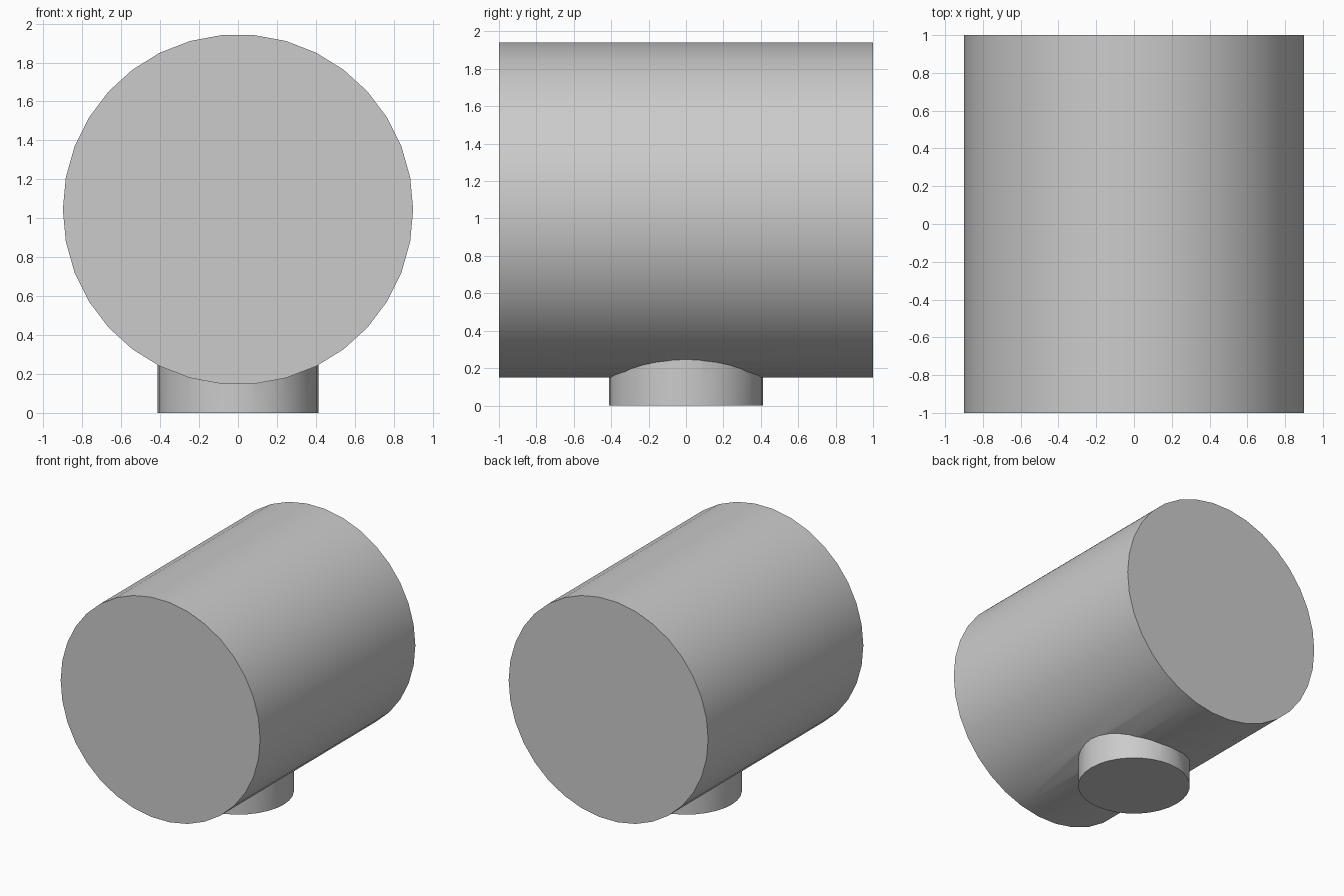
import bpy
import bmesh
from math import cos, sin, tau, radians
from mathutils import Vector

cube = bpy.data.objects.get("Cube")
if cube:
    bpy.data.objects.remove(cube, do_unlink=True)

grey = bpy.data.materials.new("light grey")
grey.use_nodes = True
grey.diffuse_color = (0.6, 0.6, 0.6, 1)
grey.node_tree.nodes["Principled BSDF"].inputs["Base Color"].default_value = (0.6, 0.6, 0.6, 1)


def cylinder(name, radius, sides, start, end, side_axis):
    """Capped cylinder from start to end, first corner on +x."""
    bm = bmesh.new()
    start, end, side_axis = Vector(start), Vector(end), Vector(side_axis)
    ring = [bm.verts.new(start + radius * (Vector((cos(tau * i / sides), 0, 0))
                                           + side_axis * sin(tau * i / sides)))
            for i in range(sides)]
    cap = bm.faces.new(ring)
    top = bmesh.ops.extrude_face_region(bm, geom=[cap], use_keep_orig=True)
    moved = [v for v in top["geom"] if isinstance(v, bmesh.types.BMVert)]
    bmesh.ops.translate(bm, verts=moved, vec=end - start)
    bmesh.ops.recalc_face_normals(bm, faces=bm.faces)
    mesh = bpy.data.meshes.new(name)
    bm.to_mesh(mesh)
    bm.free()
    mesh.materials.append(grey)
    obj = bpy.data.objects.new(name, mesh)
    bpy.context.collection.objects.link(obj)
    return obj


# Large horizontal drum and the short round foot under it
drum = cylinder("drum_with_foot", 0.9, 34, (0, -1, 1.045), (0, 1, 1.045), (0, 0, 1))
foot = cylinder("foot", 0.413, 32, (0, 0, 0), (0, 0, 0.6), (0, 1, 0))

# Join both into one solid
union = drum.modifiers.new("join_foot", "BOOLEAN")
union.operation = "UNION"
union.solver = "EXACT"
union.object = foot
bpy.ops.object.select_all(action="DESELECT")
drum.select_set(True)
bpy.context.view_layer.objects.active = drum
bpy.ops.object.modifier_apply(modifier=union.name)
bpy.data.objects.remove(foot, do_unlink=True)
bpy.ops.object.shade_smooth_by_angle(angle=radians(30))
